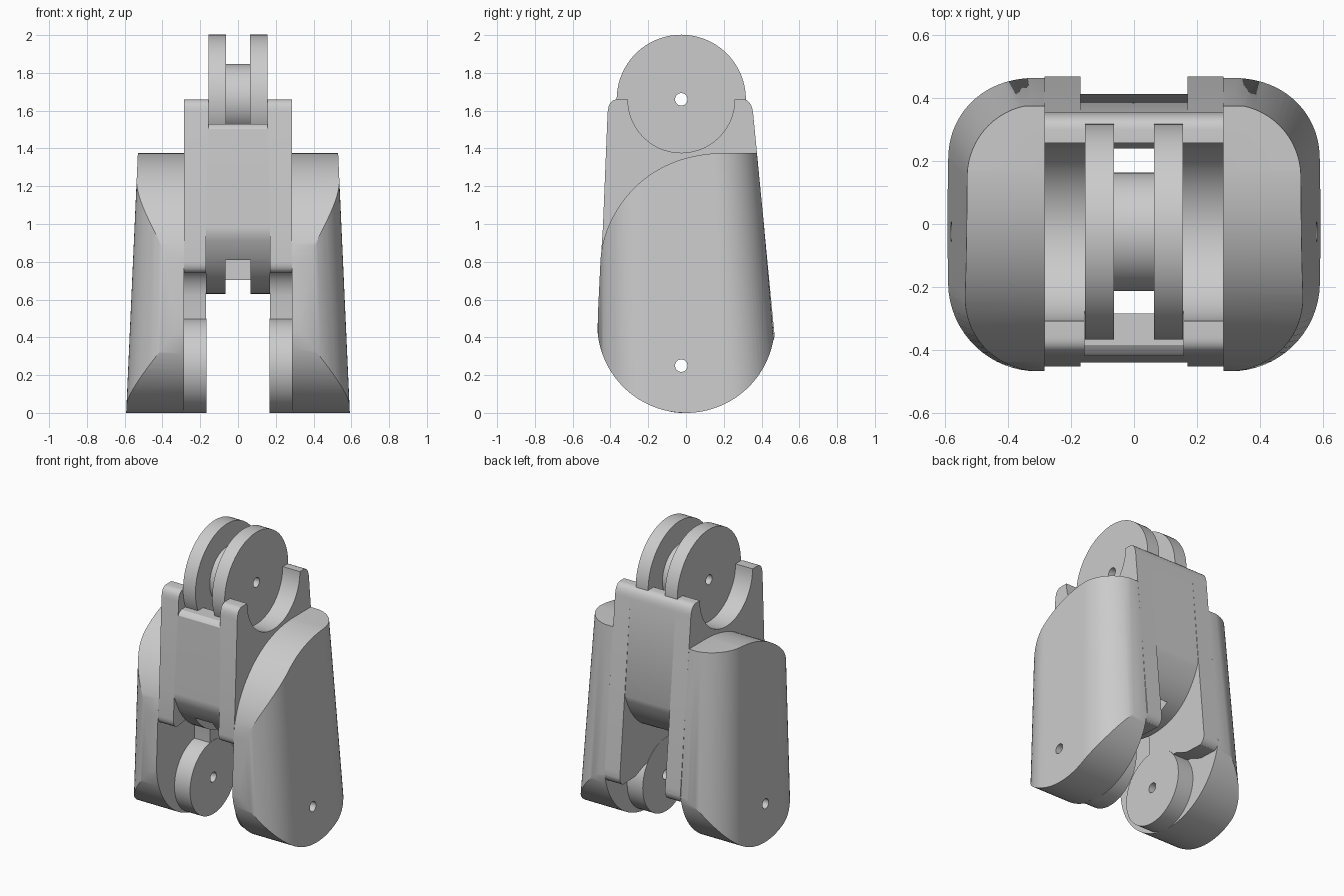
import bpy, bmesh
from math import sin, cos, pi, radians

if "Cube" in bpy.data.objects:
    bpy.data.objects.remove(bpy.data.objects["Cube"], do_unlink=True)

grey = bpy.data.materials.new("plain_grey")
grey.use_nodes = True
colour = (0.6, 0.6, 0.6, 1)
grey.diffuse_color = colour
grey.node_tree.nodes["Principled BSDF"].inputs["Base Color"].default_value = colour

PIVOT_Y, TOP_Z, LOW_Z = -0.025, 1.66, 0.25


def arc(cy, cz, r, a0, a1, n=32):
    """Points on an arc, angles in degrees."""
    angles = [radians(a0 + (a1 - a0) * i / n) for i in range(n + 1)]
    return [(cy + r * cos(a), cz + r * sin(a)) for a in angles]


def bezier(p, q, r, n=16):
    return [tuple((1 - t) ** 2 * a + 2 * t * (1 - t) * b + t * t * c for a, b, c in zip(p, q, r))
            for t in [i / n for i in range(n + 1)]]


def loft(name, ring_a, ring_b):
    """Closed solid between two matching rings."""
    bm = bmesh.new()
    a = [bm.verts.new(p) for p in ring_a]
    b = [bm.verts.new(p) for p in ring_b]
    bm.faces.new(a)
    bm.faces.new(b[::-1])
    for i in range(len(a)):
        j = (i + 1) % len(a)
        bm.faces.new((a[j], a[i], b[i], b[j]))
    bmesh.ops.recalc_face_normals(bm, faces=bm.faces)
    mesh = bpy.data.meshes.new(name)
    bm.to_mesh(mesh)
    bm.free()
    mesh.materials.append(grey)
    ob = bpy.data.objects.new(name, mesh)
    bpy.context.collection.objects.link(ob)
    return ob


def prism(name, profile, x0, x1):
    """Extrude a (y, z) side profile along x."""
    return loft(name, [(x0, y, z) for y, z in profile], [(x1, y, z) for y, z in profile])


def disc(name, z, r, x0, x1, n=64):
    return prism(name, arc(PIVOT_Y, z, r, 0, 360, n)[:-1], x0, x1)


def boolean(ob, cutter, operation="DIFFERENCE"):
    mod = ob.modifiers.new("cut", "BOOLEAN")
    mod.object, mod.operation, mod.solver = cutter, operation, "EXACT"
    bpy.context.view_layer.objects.active = ob
    bpy.ops.object.modifier_apply(modifier=mod.name)


def rounded_ring(half_x, y0, y1, r, z):
    ring = []
    for sx, cy, start in ((1, y1 - r, 0), (-1, y1 - r, 90), (-1, y0 + r, 180), (1, y0 + r, 270)):
        ring += [(x, y, z) for x, y in arc(sx * (half_x - r), cy, r, start, start + 90, 16)]
    return ring


# Cutters
top_pin = disc("top_pin_cutter", TOP_Z, 0.033, -1, 1, 24)
low_pin = disc("low_pin_cutter", LOW_Z, 0.033, -1, 1, 24)
envelope = loft("shell_envelope", rounded_ring(0.593, -0.47, 0.50, 0.28, -0.02),
                rounded_ring(0.529, -0.462, 0.378, 0.23, 1.40))
slot = prism("slot_cutter", [(-0.285, 1.8), (-0.285, 1.1), (-0.37, 0.8), (-0.37, 0.5),
                             (0.24, 0.5), (0.24, 1.8)], -0.065, 0.065)
notch = prism("notch_cutter", [(-0.6, 1.47), (-0.44, 1.47), (-0.41, 1.515), (-0.385, 1.53),
                               (-0.25, 1.53), (-0.25, 1.8), (-0.6, 1.8)], -0.157, 0.157)
cutters = [top_pin, low_pin, envelope, slot, notch]
parts = []

# Shared upper outline: front tip, round socket, back tip
upper = ([(-0.44, 0.98), (-0.415, 1.59)] + bezier((-0.412, 1.61), (-0.405, 1.66), (-0.36, 1.66), 6)
         + arc(PIVOT_Y, TOP_Z, 0.283, 180, 360, 40)
         + bezier((0.30, 1.66), (0.345, 1.66), (0.355, 1.59), 6))

# Central block with a rounded underside
underside = bezier((0.413, 0.95), (0.30, 0.63), (-0.01, 0.63)) + bezier((-0.01, 0.63), (-0.32, 0.63), (-0.44, 0.95))[1:]
center = prism("center_block", upper + underside, -0.17, 0.17)
boolean(center, slot)
boolean(center, notch)
parts.append(center)

# Outer shell outline
shell_outline = (arc(0, 0.47, 0.47, 182, 350, 48) + [(0.467, 0.45), (0.375, 1.375), (0.17, 1.375)]
                 + bezier((0.17, 1.375), (-0.14, 1.36), (-0.32, 1.14))[1:]
                 + bezier((-0.32, 1.14), (-0.445, 0.98), (-0.453, 0.80))[1:])

# Side strip outline below the socket, with its web down to the lower knuckle
strip_outline = upper + ([(0.465, 0.45)] + bezier((0.469, 0.41), (0.465, 0.37), (0.435, 0.355), 6)
                         + [(0.30, 0.36), (0.20, 0.40), (-0.06, 0.42), (-0.06, 0.62)]
                         + bezier((-0.06, 0.62), (-0.08, 0.76), (-0.22, 0.77), 8)[1:]
                         + bezier((-0.40, 0.74), (-0.452, 0.74), (-0.452, 0.80), 6))

for side, word in ((1, "left"), (-1, "right")):
    shell = prism(word + "_shell", shell_outline, side * 0.285, side * 0.7)
    boolean(shell, envelope, "INTERSECT")
    boolean(shell, low_pin)
    strip = prism(word + "_side_strip", strip_outline, side * 0.17, side * 0.285)
    knuckle = disc(word + "_lower_knuckle", LOW_Z, 0.25, side * 0.168, side * 0.295)
    boolean(knuckle, low_pin)
    wheel = disc(word + "_top_disc", TOP_Z, 0.342, side * 0.063, side * 0.156, 96)
    boolean(wheel, top_pin)
    parts += [shell, strip, knuckle, wheel]

# Hub joining the two top discs
hub = disc("top_hub", TOP_Z, 0.188, -0.064, 0.064)
boolean(hub, top_pin)
parts.append(hub)

for ob in cutters:
    bpy.data.objects.remove(ob, do_unlink=True)

# Smooth curves, sharp edges
bpy.ops.object.select_all(action="DESELECT")
for ob in parts:
    ob.select_set(True)
bpy.context.view_layer.objects.active = parts[0]
bpy.ops.object.shade_smooth_by_angle(angle=radians(28))
